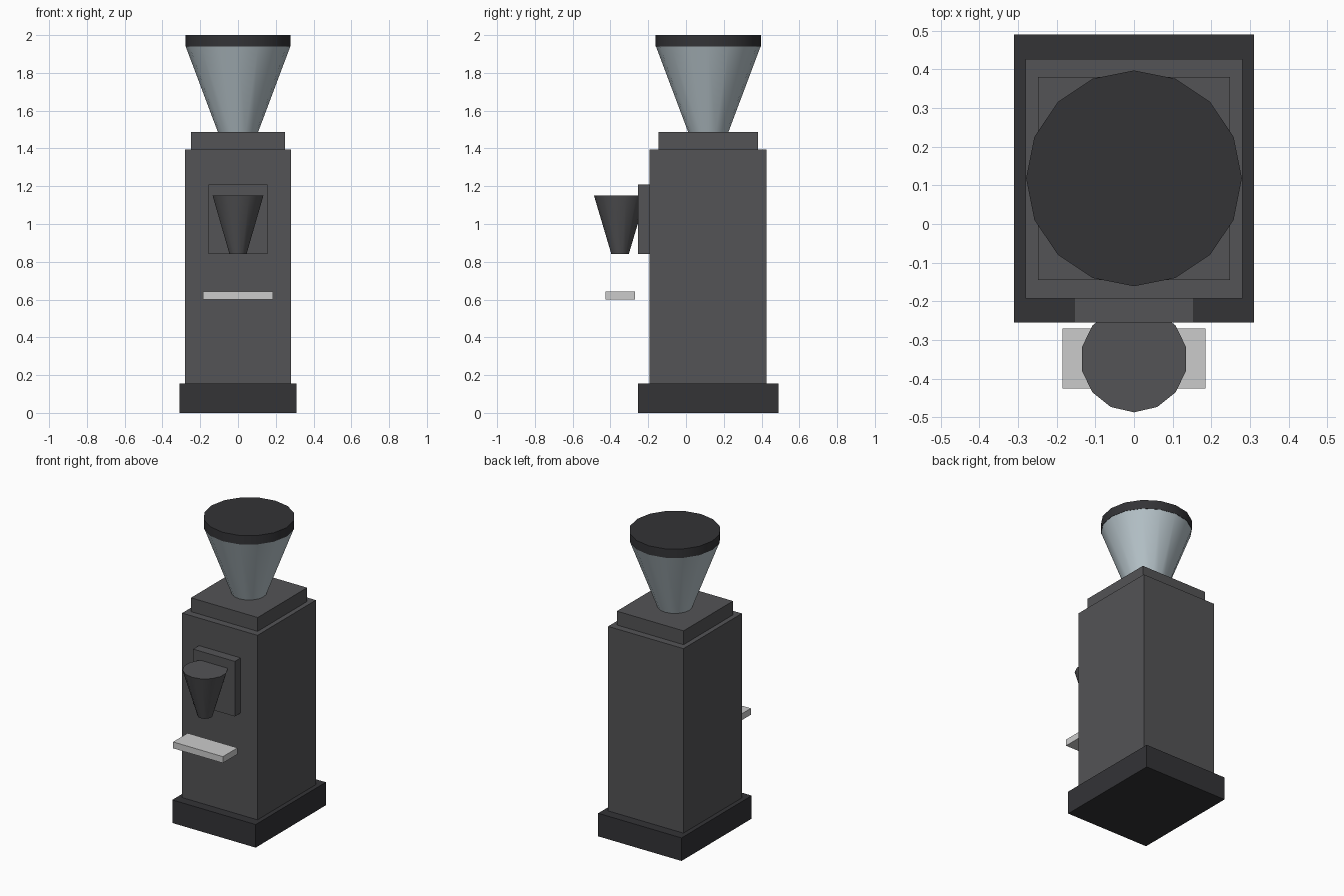
import bpy
from math import radians

if "Cube" in bpy.data.objects:
    bpy.data.objects.remove(bpy.data.objects["Cube"])


def material(name, rgb):
    m = bpy.data.materials.new(name)
    m.diffuse_color = (*rgb, 1)
    m.use_nodes = True
    m.node_tree.nodes["Principled BSDF"].inputs["Base Color"].default_value = m.diffuse_color
    return m


BLACK = material("black_plastic", (0.033, 0.033, 0.037))
DARK = material("dark_metal", (0.087, 0.087, 0.092))
GLASS = material("smoky_glass", (0.48, 0.56, 0.60))
STEEL = material("steel", (0.60, 0.61, 0.62))


def box(name, half_x, y, z, mat):
    """Box symmetric in x, with (min, max) ranges in y and z."""
    bpy.ops.mesh.primitive_cube_add(size=1, location=(0, sum(y) / 2, sum(z) / 2))
    ob = bpy.context.object
    ob.name = name
    ob.scale = (2 * half_x, y[1] - y[0], z[1] - z[0])
    bpy.ops.object.transform_apply(location=False, rotation=False, scale=True)
    ob.data.materials.append(mat)
    return ob


def cone(name, sides, y, z, r_bottom, r_top, mat):
    """Upright tapered cylinder on x = 0, with smooth sides and sharp rims."""
    bpy.ops.mesh.primitive_cone_add(vertices=sides, radius1=r_bottom, radius2=r_top,
                                    depth=z[1] - z[0], location=(0, y, sum(z) / 2))
    ob = bpy.context.object
    ob.name = name
    ob.data.materials.append(mat)
    bpy.ops.object.shade_smooth_by_angle(angle=radians(35))
    return ob


# Housing
box("base", 0.31, (-0.255, 0.49), (0, 0.155), BLACK)
box("body", 0.28, (-0.193, 0.427), (0.155, 1.395), DARK)
box("collar", 0.248, (-0.145, 0.38), (1.395, 1.488), DARK)

# Bean hopper and lid
cone("hopper", 16, 0.118, (1.488, 1.94), 0.107, 0.277, GLASS)
cone("hopper_lid", 16, 0.118, (1.94, 2.0), 0.279, 0.279, BLACK)

# Dispensing spout on its mounting plate
box("spout_plate", 0.155, (-0.255, -0.193), (0.84, 1.21), DARK)
cone("spout", 14, -0.349, (0.84, 1.15), 0.046, 0.138, DARK)

# Holder rest below the spout
box("holder_rest", 0.185, (-0.425, -0.27), (0.60, 0.643), STEEL)
